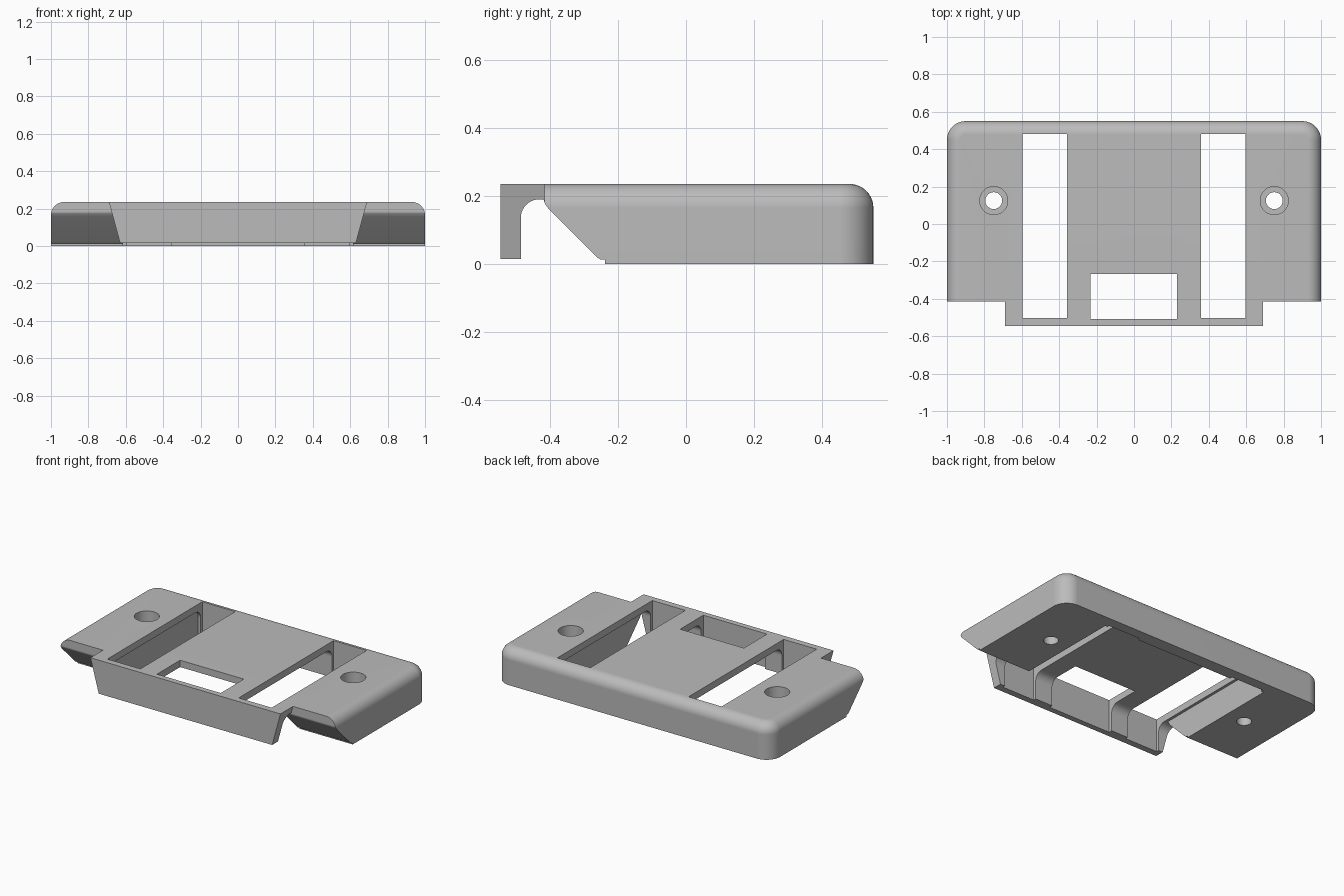
import bpy, bmesh, math

if "Cube" in bpy.data.objects:
    bpy.data.objects.remove(bpy.data.objects["Cube"])

TOP, PLATE_UNDER = 0.235, 0.19      # top surface, underside of the thin top plate
FRONT = -0.415                      # front edge of the side wings


def make_object(name, bm):
    bmesh.ops.recalc_face_normals(bm, faces=bm.faces)
    mesh = bpy.data.meshes.new(name)
    bm.to_mesh(mesh)
    bm.free()
    ob = bpy.data.objects.new(name, mesh)
    bpy.context.collection.objects.link(ob)
    return ob


def loft(name, rings):
    """Closed solid through a stack of equal-length point rings."""
    bm = bmesh.new()
    rows = [[bm.verts.new(p) for p in ring] for ring in rings]
    n = len(rows[0])
    for a, b in zip(rows, rows[1:]):
        for i in range(n):
            j = (i + 1) % n
            bm.faces.new((a[i], a[j], b[j], b[i]))
    bm.faces.new(rows[0])
    bm.faces.new(rows[-1])
    return make_object(name, bm)


def prism_x(name, profile, half):
    return loft(name, [[(x, y, z) for y, z in profile] for x in (-half, half)])


def box(name, x0, x1, y0, y1, z0, z1):
    return prism_like(name, [(x0, y0), (x1, y0), (x1, y1), (x0, y1)], z0, z1)


def prism_like(name, outline, z0, z1):
    return loft(name, [[(x, y, z) for x, y in outline] for z in (z0, z1)])


def cylinder(name, x, y, r, z0, z1, n=48):
    pts = [(x + r * math.cos(2 * math.pi * i / n), y + r * math.sin(2 * math.pi * i / n))
           for i in range(n)]
    return prism_like(name, pts, z0, z1)


def arc(cy, cz, r, a0, a1, n=10):
    return [(cy + r * math.cos(math.radians(a0 + (a1 - a0) * i / n)),
             cz + r * math.sin(math.radians(a0 + (a1 - a0) * i / n))) for i in range(n + 1)]


def combine(target, tool, operation):
    mod = target.modifiers.new(operation.title(), 'BOOLEAN')
    mod.operation, mod.solver, mod.object = operation, 'EXACT', tool
    bpy.context.view_layer.objects.active = target
    bpy.ops.object.modifier_apply(modifier=mod.name)
    bpy.data.objects.remove(tool, do_unlink=True)


# body: square front, rounded back corners, rounded top edge
def body_ring(inset, z):
    r = 0.1 - inset
    pts = [(1 - inset, FRONT)]
    pts += arc(0.9, 0.45, r, 0, 90)
    pts += arc(-0.9, 0.45, r, 90, 180)
    pts += [(-1 + inset, FRONT)]
    return [(x, y, z) for x, y in pts]


ROUND = 0.07
rings = [body_ring(0, 0)]
for i in range(11):
    a = math.radians(9 * i)
    rings.append(body_ring(ROUND * (1 - math.cos(a)), TOP - ROUND + ROUND * math.sin(a)))
cover = loft("cover_plate", rings)

# front lip: tapering towards the bottom
trapezoid = [(-0.63, 0.015), (0.63, 0.015), (0.69, TOP), (-0.69, TOP)]
lip = loft("front_lip", [[(x, y, z) for x, z in trapezoid] for y in (-0.545, -0.3)])
combine(cover, lip, 'UNION')

# groove behind the lip, with the sloped wing fronts
groove = [(-0.485, -0.1)] + arc(-0.43, 0.135, 0.055, 180, 90)
groove += [(-0.418, PLATE_UNDER), (-0.413, 0.175), (-0.4, 0.158),
           (-0.262, 0.02), (-0.25, 0.013), (-0.238, 0.013), (-0.238, -0.1)]
combine(cover, prism_x("groove_cutter", groove, 1.2), 'DIFFERENCE')

# hollow underneath the middle
hollow = [(-0.426, -0.1), (-0.426, PLATE_UNDER)] + arc(0.41, 0.135, 0.055, 90, 0) + [(0.465, -0.1)]
combine(cover, prism_x("hollow_cutter", hollow, 0.615), 'DIFFERENCE')

# two long slots and the screw holes
for s in (-1, 1):
    x0, x1 = sorted((s * 0.357, s * 0.597))
    combine(cover, box("slot_cutter", x0, x1, -0.503, 0.482, -0.2, 0.5), 'DIFFERENCE')
    combine(cover, cylinder("head_recess_cutter", s * 0.75, 0.125, 0.075, 0.06, 0.5), 'DIFFERENCE')
    combine(cover, cylinder("screw_hole_cutter", s * 0.75, 0.125, 0.045, -0.2, 0.3), 'DIFFERENCE')

# front window
combine(cover, box("window_cutter", -0.233, 0.23, -0.508, -0.268, -0.2, 0.5), 'DIFFERENCE')

# finish
grey = bpy.data.materials.new("plain grey")
grey.diffuse_color = (0.5, 0.5, 0.5, 1)
grey.use_nodes = True
grey.node_tree.nodes["Principled BSDF"].inputs["Base Color"].default_value = grey.diffuse_color
cover.data.materials.clear()
cover.data.materials.append(grey)
for p in cover.data.polygons:
    p.material_index = 0
bpy.ops.object.select_all(action='DESELECT')
cover.select_set(True)
bpy.context.view_layer.objects.active = cover
bpy.ops.object.shade_smooth_by_angle(angle=math.radians(30))
weighted = cover.modifiers.new("Weighted normals", 'WEIGHTED_NORMAL')
weighted.keep_sharp = True
